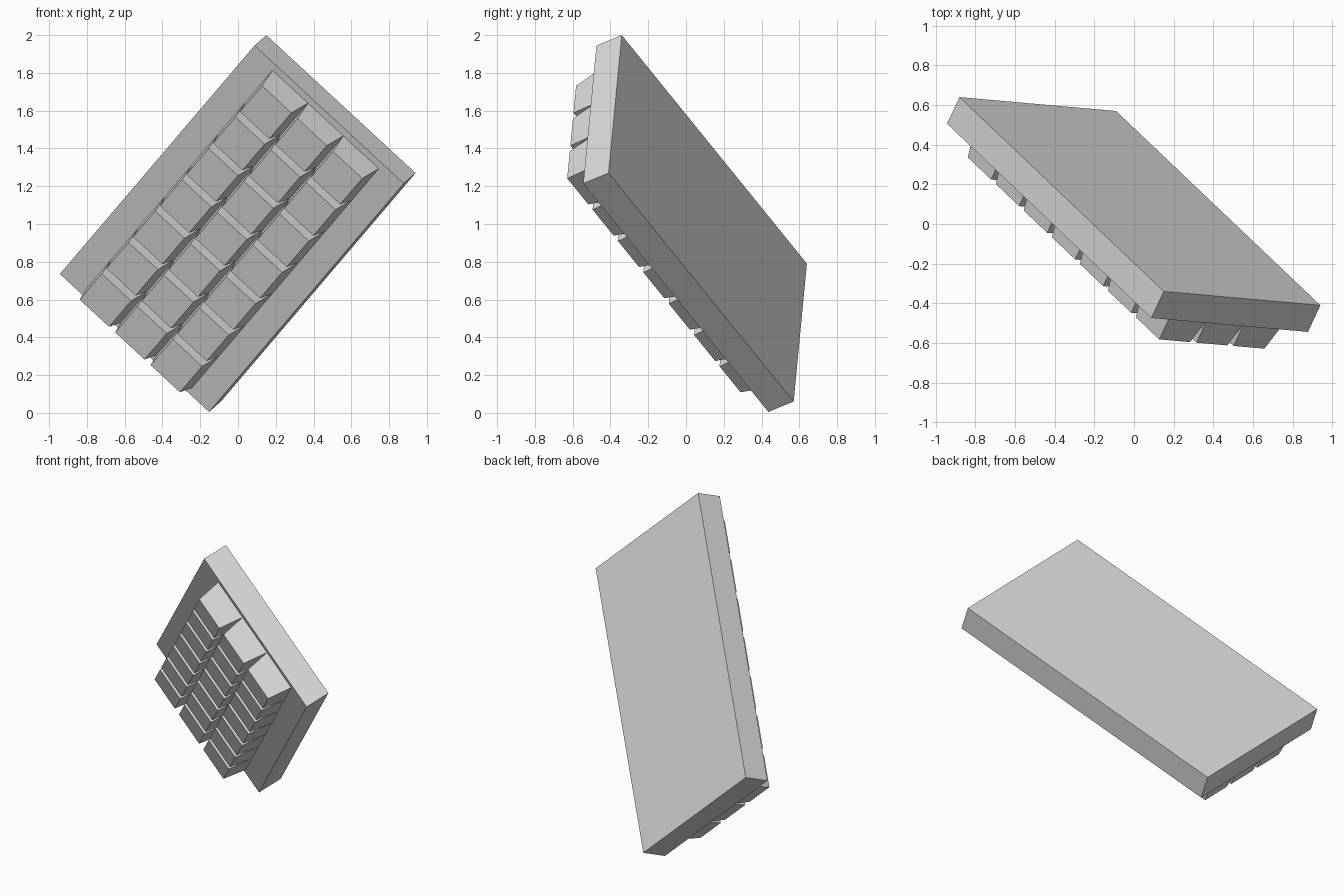
import bpy
import bmesh
from mathutils import Matrix, Vector

cube = bpy.data.objects.get("Cube")
if cube:
    bpy.data.objects.remove(cube, do_unlink=True)

# Sizes
WIDTH, LENGTH, THICK = 1.078, 1.867, 0.158
COLS, ROWS, PITCH = 3, 7, 0.256
KEY_TOP, KEY_HEIGHT = 0.212, 0.15

# Tilted frame: across, along and out of the panel, from the back centre
across = Vector((0.79, -0.07, -0.73)).normalized()
along = Vector((1.03, -0.98, 1.21))
along = (along - across * along.dot(across)).normalized()
out = across.cross(along)
frame = Matrix((across, along, out)).transposed().to_4x4()
frame.translation = (0.03, 0.115, 1.03)

grey = bpy.data.materials.new("light_grey")
grey.use_nodes = True
colour = (0.7, 0.7, 0.7, 1)
grey.diffuse_color = colour
grey.node_tree.nodes["Principled BSDF"].inputs["Base Color"].default_value = colour


def block_mesh(name, width, length, height, taper=1.0):
    """Box standing on its local z = 0, with its top face scaled by taper."""
    bm = bmesh.new()
    bmesh.ops.create_cube(bm, size=1)
    for v in bm.verts:
        scale = taper if v.co.z > 0 else 1
        v.co = (v.co.x * width * scale, v.co.y * length * scale, (v.co.z + 0.5) * height)
    mesh = bpy.data.meshes.new(name)
    bm.to_mesh(mesh)
    bm.free()
    mesh.materials.append(grey)
    return mesh


def place(name, mesh, position):
    obj = bpy.data.objects.new(name, mesh)
    bpy.context.collection.objects.link(obj)
    obj.matrix_world = frame @ Matrix.Translation(position)
    return obj


# Backing slab
place("slab", block_mesh("slab", WIDTH, LENGTH, THICK), (0, 0, 0))

# Grid of tapered square blocks on the front of the slab
key_mesh = block_mesh("key", PITCH, PITCH, KEY_HEIGHT, KEY_TOP / PITCH)
for row in range(ROWS):
    for col in range(COLS):
        x = (col - (COLS - 1) / 2) * PITCH
        y = ((ROWS - 1) / 2 - row) * PITCH
        place(f"key_row{row + 1}_column{col + 1}", key_mesh, (x + 0.003, y, THICK))
